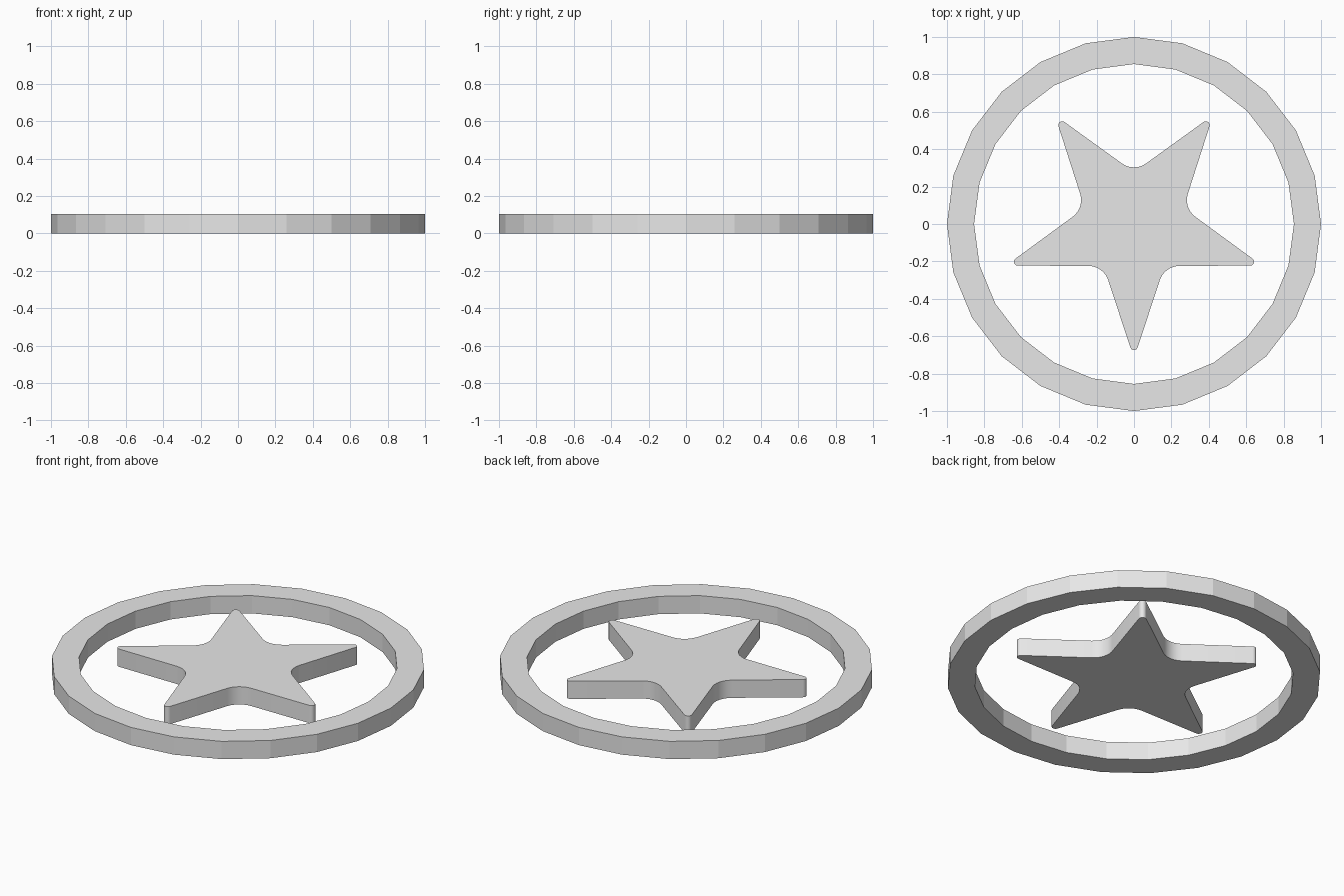
import bpy, bmesh, math
from mathutils import Vector

if "Cube" in bpy.data.objects:
    bpy.data.objects.remove(bpy.data.objects["Cube"])

HEIGHT = 0.105

grey = bpy.data.materials.new("light_grey")
grey.diffuse_color = (0.8, 0.8, 0.8, 1)
grey.use_nodes = True
grey.node_tree.nodes["Principled BSDF"].inputs["Base Color"].default_value = grey.diffuse_color


def finish(name, bm):
    bmesh.ops.recalc_face_normals(bm, faces=bm.faces)
    mesh = bpy.data.meshes.new(name)
    bm.to_mesh(mesh)
    bm.free()
    mesh.materials.append(grey)
    obj = bpy.data.objects.new(name, mesh)
    bpy.context.collection.objects.link(obj)
    return obj


def fillet(prev, corner, nxt, cut, steps):
    """Arc that rounds a corner, starting 'cut' away from it on both edges."""
    a = (prev - corner).normalized()
    b = (nxt - corner).normalized()
    half = a.angle(b) / 2
    radius = cut * math.tan(half)
    centre = corner + (a + b).normalized() * (cut / math.cos(half))
    va, vb = corner + a * cut - centre, corner + b * cut - centre
    pts = []
    for i in range(steps + 1):
        t = i / steps
        sweep = math.pi - 2 * half
        d = va * math.sin((1 - t) * sweep) + vb * math.sin(t * sweep)
        pts.append(centre + d.normalized() * radius)
    return pts


# Outer ring: 24 flat sides
SIDES = 24
bm = bmesh.new()
loops = []
for r, z in ((1, 0), (1, HEIGHT), (0.855, HEIGHT), (0.855, 0)):
    loops.append([bm.verts.new((r * math.cos(math.tau * i / SIDES),
                                r * math.sin(math.tau * i / SIDES), z))
                  for i in range(SIDES)])
for k in range(4):
    p, q = loops[k], loops[(k + 1) % 4]
    for i in range(SIDES):
        j = (i + 1) % SIDES
        bm.faces.new((p[i], p[j], q[j], q[i]))
finish("outer_ring", bm)

# Five-pointed star with rounded tips and notches, one tip towards -y
corners = []
for i in range(10):
    angle = -math.pi / 2 + i * math.pi / 5
    r = 0.277 if i % 2 else 0.72
    corners.append(Vector((r * math.cos(angle), r * math.sin(angle), 0)))
outline = []
for i, c in enumerate(corners):
    cut = 0.08 if i % 2 else 0.063
    outline += fillet(corners[i - 1], c, corners[(i + 1) % 10], cut, 6)

bm = bmesh.new()
base = bm.faces.new([bm.verts.new(p) for p in outline])
top = bmesh.ops.extrude_face_region(bm, geom=[base], use_keep_orig=True)
bmesh.ops.translate(bm, vec=(0, 0, HEIGHT),
                    verts=[g for g in top["geom"] if isinstance(g, bmesh.types.BMVert)])
star = finish("star", bm)
bpy.context.view_layer.objects.active = star
star.select_set(True)
bpy.ops.object.shade_smooth_by_angle(angle=math.radians(30))
